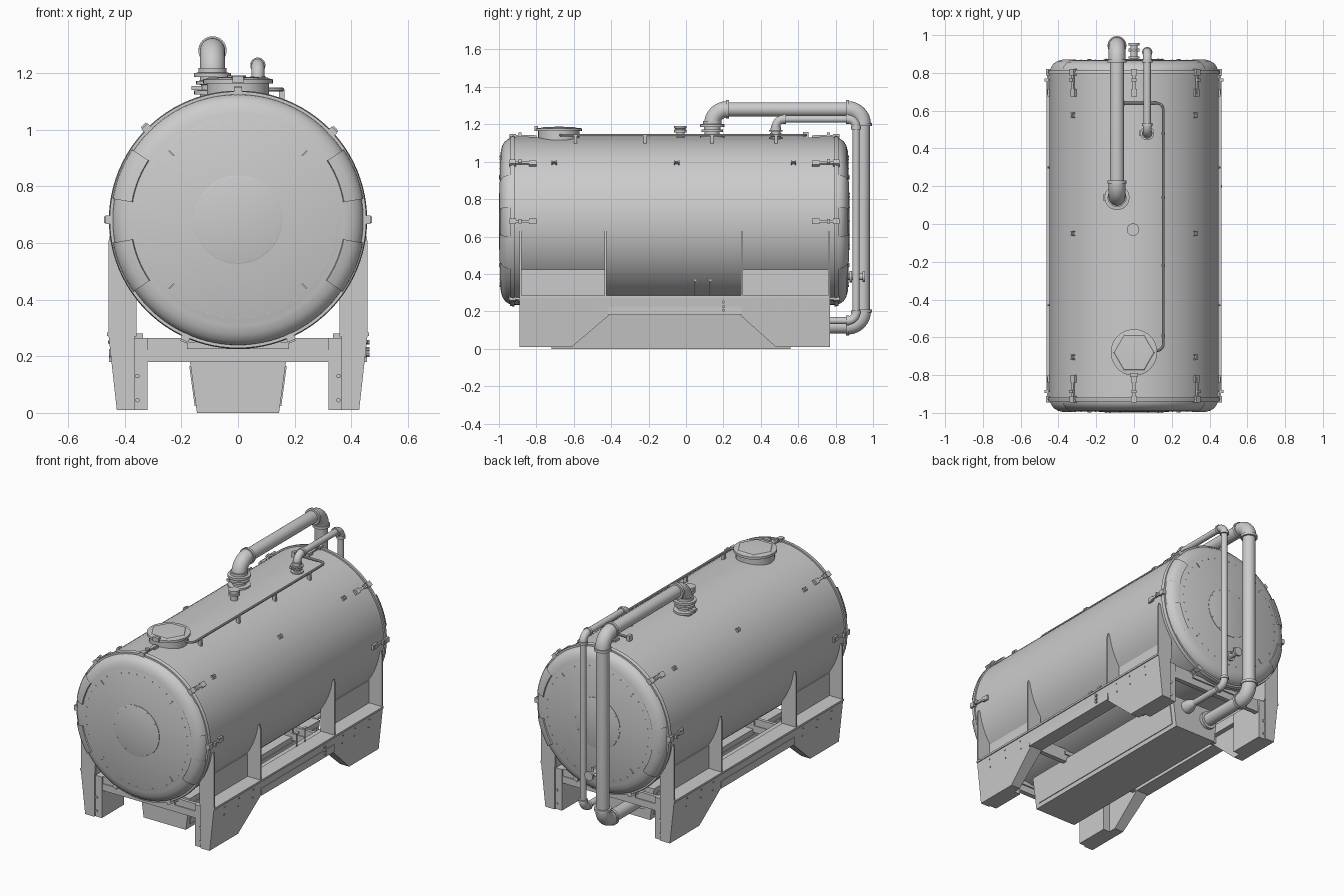
import bpy, bmesh
from math import sin, cos, pi, radians, tan, sqrt
from mathutils import Vector as V, Matrix as Mx

if "Cube" in bpy.data.objects:
    bpy.data.objects.remove(bpy.data.objects["Cube"])

CZ, R = 0.682, 0.447            # tank axis height and radius
YM = -0.0625                    # tank middle along y
AX = Mx.Translation((0, YM, CZ)) @ Mx.Rotation(pi / 2, 4, 'X')   # local z -> front (-y)
BACK = Mx.Translation((0, 2 * YM, 0)) @ Mx.Scale(-1, 4, (0, 1, 0))
I = Mx.Identity(4)
groups = {}


def g(name):
    return groups.setdefault(name, bmesh.new())


def lathe(bm, prof, M=I, n=32, a0=0.0, a1=2 * pi):
    """Revolve (radius, height) points about local z."""
    full = a1 - a0 > 6.28
    rings = []
    for i in range(n if full else n + 1):
        a = a0 + (a1 - a0) * i / n
        rings.append([bm.verts.new(M @ V((r * cos(a), r * sin(a), h))) for r, h in prof])
    for i in range(n):
        p, q = rings[i], rings[(i + 1) % len(rings)]
        for k in range(len(prof) - 1):
            bm.faces.new((p[k], q[k], q[k + 1], p[k + 1]))
    if full:
        for k in (0, -1):
            if prof[k][0] > 1e-6:
                bm.faces.new([r[k] for r in rings])


def disc(bm, c, r, h, axis='Z', n=24):
    """Cylinder starting at c, running h along an axis."""
    rot = {'Z': I, 'Y': Mx.Rotation(-pi / 2, 4, 'X'), 'X': Mx.Rotation(pi / 2, 4, 'Y')}[axis]
    lathe(bm, [(r, 0), (r, h)], Mx.Translation(c) @ rot, n)


def box(bm, lo, hi, M=I):
    c, s = (V(lo) + V(hi)) / 2, V(hi) - V(lo)
    bmesh.ops.create_cube(bm, size=1, matrix=M @ Mx.Translation(c) @ Mx.Diagonal((*s, 1)))


def prism(bm, a, b):
    """Join two matching outlines into a solid."""
    p, q = [bm.verts.new(v) for v in a], [bm.verts.new(v) for v in b]
    bm.faces.new(p)
    bm.faces.new(q[::-1])
    for i in range(len(p)):
        j = (i + 1) % len(p)
        bm.faces.new((p[i], q[i], q[j], p[j]))


def sweep(bm, pts, r, n=20):
    t = (pts[1] - pts[0]).normalized()
    u = t.orthogonal().normalized()
    rings = []
    for i, p in enumerate(pts):
        d = (pts[min(i + 1, len(pts) - 1)] - pts[max(i - 1, 0)]).normalized()
        u = t.rotation_difference(d) @ u
        t = d
        w = t.cross(u)
        rings.append([bm.verts.new(p + r * (u * cos(2 * pi * k / n) + w * sin(2 * pi * k / n))) for k in range(n)])
    for p, q in zip(rings, rings[1:]):
        for k in range(n):
            bm.faces.new((p[k], p[(k + 1) % n], q[(k + 1) % n], q[k]))
    bm.faces.new(rings[0])
    bm.faces.new(rings[-1])


def pipe(bm, pts, r, f, elbow=0.0, n=20):
    """Tube with rounded right-angle corners; elbow > 0 adds fat bends with collars."""
    pts = [V(p) for p in pts]
    out = [pts[0]]
    for a, b, c in zip(pts, pts[1:], pts[2:]):
        d0, d1 = (a - b).normalized(), (c - b).normalized()
        o = b + (d0 + d1) * f
        arc = [o - d1 * f * cos(t * pi / 16) - d0 * f * sin(t * pi / 16) for t in range(9)]
        out += arc
        if elbow:
            sweep(bm, arc, r + elbow, n)
            for p, d in ((arc[0], d0), (arc[-1], d1)):
                sweep(bm, [p - d * .006, p + d * .01], r + elbow * 2, n)
    sweep(bm, out + [pts[-1]], r, n)


# Tank shell with flanged rims and domed ends
H = 0.8675
cap = [(R - .003, H), (.441, H + .018), (.427, H + .038), (.405, H + .052), (.375, H + .06), (.352, H + .062)]
half = cap + [(.348, H + .0635), (0, H + .0645)]
lathe(g("tank_shell"), [(r, -h) for r, h in half[::-1]] + [(R, -H), (R, H)] + half, AX, 96)
for M in (AX, BACK @ AX):
    lathe(g("rim_rings"), [(R - .01, H - .012), (R + .009, H - .012), (R + .009, H - .002), (R + .006, H + .004),
                           (R + .006, H + .01), (R - .01, H + .01)], M, 96)
    # Hub plate, bolt circles and tick marks on the end
    lathe(g("end_plates"), [(.156, H + .06), (.156, H + .067), (.15, H + .069), (0, H + .069)], M, 48)
    for n, rr, h in ((12, .148, .071), (40, .348, .066)):
        for i in range(n):
            a = 2 * pi * i / n
            lathe(g("end_bolts"), [(.003, H + .055), (.003, H + h)],
                  M @ Mx.Translation((rr * cos(a), rr * sin(a), 0)), 6)
    for a in (45, 135, 225, 315):
        box(g("end_bolts"), (.32, -.003, H + .06), (.345, .003, H + .069), M @ Mx.Rotation(radians(a), 4, 'Z'))
    # Curved guard plates on the rounded edge
    for a in (21.5, -22.5, 158.5, 202.5):
        a = radians(a)
        lathe(g("rim_guards"), [(R - .01, H - .005), (R + .003, H)] + [(r + .005, h + .006) for r, h in cap[1:5]]
              + [(cap[4][0], H + .055)], M, 10, a - .21, a + .21)
    # Clamps holding the rims
    for a in (90, 43, 135, 0, 180, -66, -114):
        C = M @ Mx.Rotation(radians(a), 4, 'Z')
        box(g("rim_clamps"), (R - .01, -.015, H - .02), (R + .02, .015, H + .015), C)
        box(g("rim_clamps"), (R + .004, -.007, H - .12), (R + .014, .007, H), C)
        box(g("rim_clamps"), (R - .01, -.015, H - .13), (R + .012, .015, H - .09), C)
        box(g("rim_clamps"), (R + .01, -.012, H - .05), (R + .026, .012, H - .035), C)

# Small lifting hooks on the shell
for y in (-.705, -.05, .575):
    for a in (44, 136):
        C = AX @ Mx.Rotation(radians(a), 4, 'Z')
        h = YM - y
        box(g("shell_hooks"), (R - .01, -.005, h - .014), (R + .014, .003, h + .014), C)
        for k in (-.014, .008):
            box(g("shell_hooks"), (R - .01, -.014, h + k), (R + .01, .01, h + k + .006), C)

# Manhole with low hexagonal lid
m = Mx.Translation((0, -.68, 0))
lathe(g("manhole"), [(.11, 1.08), (.11, 1.163), (.123, 1.163), (.123, 1.178), (.112, 1.18), (0, 1.18)], m, 40)
lathe(g("manhole"), [(.114, 1.178), (.105, 1.184), (0, 1.188)], m, 6)
box(g("manhole"), (-.02, -.81, 1.165), (.02, -.79, 1.19))

# Top valves and nozzle
for x, y, s in ((-.09, .14, 1), (.07, .48, .55)):
    prof = [(.045, -.03), (.045, .0), (.065, .0), (.065, .012), (.04, .014), (.04, .03), (.058, .032), (.058, .042),
            (.045, .044), (.045, .055), (.066, .055), (.066, .068), (.05, .07), (.05, .085)]
    lathe(g("top_valves"), [(r * s, 1.125 + h * (s + .1)) for r, h in prof], Mx.Translation((x, y, 0)), 28)
    box(g("top_valves"), (x - .075 * s, y - .015, 1.14), (x, y + .015, 1.155))
lathe(g("top_nozzle"), [(.022, 1.11), (.022, 1.155), (.033, 1.157), (.033, 1.17), (.028, 1.172), (.028, 1.178),
                        (.033, 1.18), (.033, 1.192)], Mx.Translation((-.005, -.03, 0)), 24)

# Large and small transfer pipes running over the back end
pipe(g("large_pipe"), [(-.09, .14, 1.15), (-.09, .14, 1.28), (-.09, .945, 1.28), (-.09, .945, .12), (-.09, .55, .12)],
     .038, .08, .006, 28)
pipe(g("small_pipe"), [(.07, .48, 1.14), (.07, .48, 1.228), (.07, .91, 1.228), (.07, .91, .15), (.07, .55, .15)],
     .019, .045, .004)
lathe(g("small_pipe"), [(.019, 0), (.04, .05), (.04, .075)],
      Mx.Translation((.07, .64, .15)) @ Mx.Rotation(pi / 2, 4, 'X'), 20)
disc(g("large_pipe"), (-.09, .56, .12), .055, .02, 'Y')

# Rear drain valve
for r, y, l in ((.018, .85, .1), (.03, .875, .012), (.028, .945, .012)):
    disc(g("drain_valve"), (0, y, .385), r, l, 'Y')
disc(g("drain_valve"), (-.03, .92, .385), .008, .06, 'X', 12)
pipe(g("drain_valve"), [(0, .92, .385), (0, .92, .425)], .008, .01)

# Thin vent line along the top with brackets
pipe(g("vent_line"), [(.1, -.67, 1.142), (.155, -.67, 1.142), (.155, .64, 1.142), (-.06, .64, 1.142)], .0075, .035, 0, 10)
for y in (-.59, -.22, .14, .48):
    box(g("vent_line"), (.145, y - .008, 1.085), (.165, y + .008, 1.142))
box(g("vent_line"), (-.07, .625, 1.115), (-.05, .655, 1.158))

# Support frame, mirrored left and right
for s in (1, -1):
    def outer(z):
        return .458 - .03 * (0.28 - z) / .27
    side = [(-.89, .28), (-.89, .01), (-.61, .01), (-.41, .18), (.29, .18), (.48, .01), (.77, .01), (.77, .28)]
    fr = g("side_legs")
    prism(fr, [(s * .365, y, z) for y, z in side], [(s * outer(z), y, z) for y, z in side])
    box(fr, (s * .365 - .0, -.89, .272), (s * .463, .77, .284))
    # inner leg channels with bolts
    for y0, y1, e in ((-.88, -.66, -.88), (.53, .76, .76)):
        box(g("inner_legs"), (s * .32, y0, .01), (s * .366, y1, .265))
        for z in (.045, .13):
            disc(g("frame_bolts"), (s * .355, e - .006, z), .008, .012, 'Y', 8)
    box(g("side_rails"), (s * .335, -.66, .22), (s * .366, .53, .28))
    # raised strip and bolts on the skirt
    box(g("side_rails"), (s * .44, -.42, .18), (s * .455, .3, .225))
    for y in (-.78, -.64, -.5, .38, .5, .64):
        for z in (.2, .25):
            disc(g("frame_bolts"), (s * (outer(z) - .003), y, z), .005, s * .007, 'X', 8)
    # saddle fins rising to the tank, and panels between them
    fin = [(.458, .28), (.458, .6), (.452, .63), (.442, .62), (.40, .485), (.36, .42), (.36, .28)]
    for y in (-.885, -.43, .3, .765):
        prism(g("saddle_fins"), [(s * x, y - .005, z) for x, z in fin], [(s * x, y + .005, z) for x, z in fin])
    for y0, y1 in ((-.885, -.43), (.3, .765)):
        box(g("saddle_panels"), (s * .358, y0, .27), (s * .37, y1, .425))

# Cross members and cradle pads under the tank
for y in (-.86, -.43, .3, .74):
    box(g("cross_members"), (-.365, y - .015, .18), (.365, y + .015, .222))
    box(g("cross_members"), (-.365, y - .01, .222), (.365, y + .01, .265))
    box(g("cradle_pads"), (-.18, y - .02, .225), (.18, y + .02, .25))

# Tapered box slung under the frame, with side panels
prism(g("belly_box"), [(x, -.72, z) for x, z in ((-.172, .2), (.172, .2), (.145, 0), (-.145, 0))],
      [(x, .56, z) for x, z in ((-.172, .2), (.172, .2), (.145, 0), (-.145, 0))])
for s in (1, -1):
    prism(g("belly_box"), [(s * x, -.69, z) for x, z in ((.15, .165), (.172, .165), (.153, .025), (.13, .025))],
          [(s * x, .53, z) for x, z in ((.15, .165), (.172, .165), (.153, .025), (.13, .025))])

# Small fittings on the right side
for y in (.05, .13):
    disc(g("side_fittings"), (.37, y, .28), .004, .09, 'Z', 8)
    box(g("side_fittings"), (.362, y - .014, .362), (.378, y + .014, .372))
for z in (.205, .225, .25):
    disc(g("side_fittings"), (.44, .2, z), .008, .025, 'X', 10)

# Turn every group into an object, smooth with sharp edges kept
for name, bm in groups.items():
    bmesh.ops.remove_doubles(bm, verts=bm.verts, dist=1e-6)
    bmesh.ops.recalc_face_normals(bm, faces=bm.faces)
    for f in bm.faces:
        f.smooth = True
    for e in bm.edges:
        e.smooth = len(e.link_faces) == 2 and e.calc_face_angle(0) < radians(32)
    me = bpy.data.meshes.new(name)
    bm.to_mesh(me)
    bm.free()
    bpy.context.collection.objects.link(bpy.data.objects.new(name, me))
